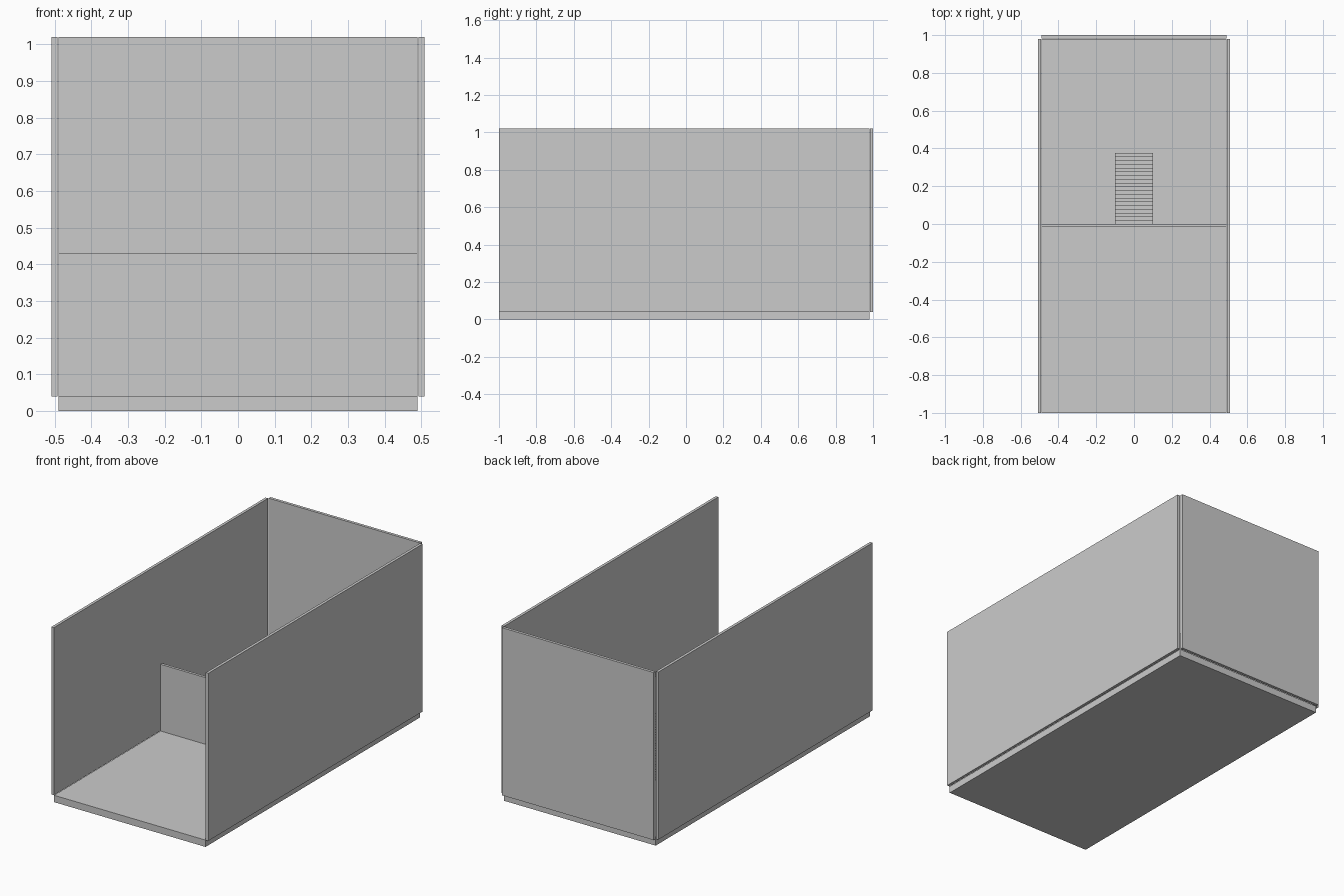
import bpy, bmesh

if "Cube" in bpy.data.objects:
    bpy.data.objects.remove(bpy.data.objects["Cube"])

grey = bpy.data.materials.new("plain grey")
grey.diffuse_color = (0.6, 0.6, 0.6, 1)
grey.use_nodes = True
grey.node_tree.nodes["Principled BSDF"].inputs["Base Color"].default_value = grey.diffuse_color


def finish(name, bm):
    bmesh.ops.recalc_face_normals(bm, faces=bm.faces)
    mesh = bpy.data.meshes.new(name)
    bm.to_mesh(mesh)
    bm.free()
    mesh.materials.append(grey)
    obj = bpy.data.objects.new(name, mesh)
    bpy.context.collection.objects.link(obj)
    return obj


def box(name, x0, x1, y0, y1, z0, z1):
    bm = bmesh.new()
    bmesh.ops.create_cube(bm, size=1)
    for v in bm.verts:
        v.co = (x1 if v.co.x > 0 else x0, y1 if v.co.y > 0 else y0, z1 if v.co.z > 0 else z0)
    return finish(name, bm)


FLOOR, TOP, LEDGE = 0.04, 1.02, 0.43

# Floor slab and walls, open at the front and top
box("floor", -0.49, 0.49, -1, 0.98, 0, FLOOR)
box("right_wall", 0.4915, 0.508, -1, 0.98, FLOOR, TOP)
box("left_wall", -0.508, -0.4915, -1, 0.98, FLOOR, TOP)
box("back_wall", -0.49, 0.49, 0.983, 1, FLOOR, TOP)

# Low partition across the middle
box("partition", -0.49, 0.49, -0.016, 0, FLOOR, LEDGE)

# Staircase behind the partition, going down to the floor
STEPS, DEPTH = 19, 0.377
run, rise = DEPTH / STEPS, (LEDGE - FLOOR) / (STEPS + 1)
profile = [(0, FLOOR)]
for i in range(STEPS):
    z = FLOOR + (STEPS - i) * rise
    profile += [(i * run, z), ((i + 1) * run, z)]
profile.append((DEPTH, FLOOR))
bm = bmesh.new()
side = bm.faces.new([bm.verts.new((-0.1, y, z)) for y, z in profile])
ext = bmesh.ops.extrude_face_region(bm, geom=[side], use_keep_orig=True)
for v in ext["geom"]:
    if isinstance(v, bmesh.types.BMVert):
        v.co.x = 0.1
finish("stairs", bm)
